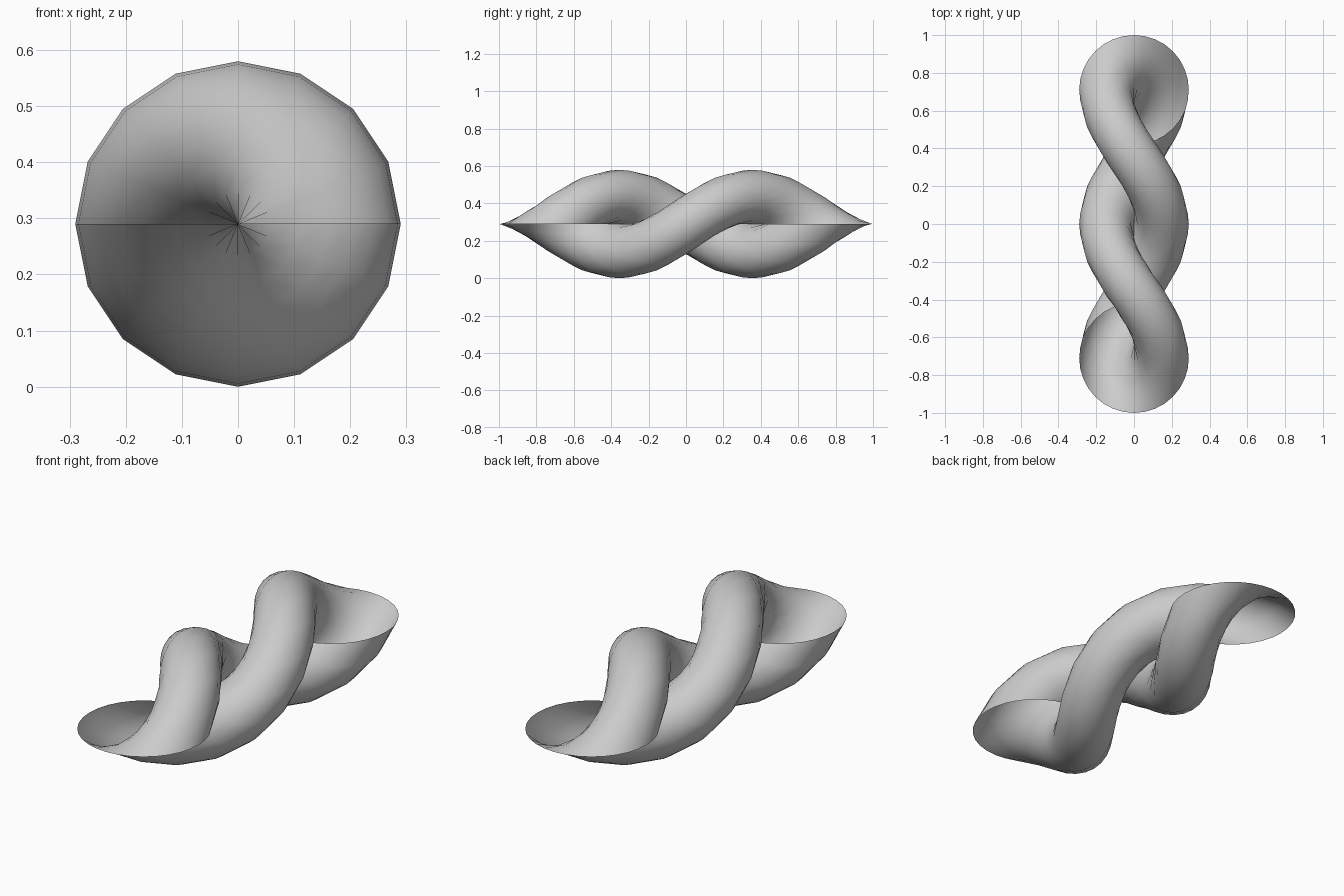
import bpy, bmesh, math
from mathutils import Matrix, Vector

if "Cube" in bpy.data.objects:
    bpy.data.objects.remove(bpy.data.objects["Cube"])

R = 0.29              # circle radius
TRAVEL = 2 - 2 * R    # distance the circle moves along y
STEPS = 16

# flat circle outline at the front end
bm = bmesh.new()
bmesh.ops.create_circle(bm, cap_ends=False, segments=32, radius=R,
                        matrix=Matrix.Translation((0, -TRAVEL / 2, R)))

# screw the circle one full turn about the long axis
bmesh.ops.spin(bm, geom=bm.verts[:] + bm.edges[:], cent=(0, 0, R),
               axis=(0, -1, 0), dvec=Vector((0, TRAVEL / STEPS, 0)),
               angle=math.tau, steps=STEPS, use_merge=False, use_duplicate=False)
bmesh.ops.recalc_face_normals(bm, faces=bm.faces[:])
for f in bm.faces:
    f.smooth = True

mesh = bpy.data.meshes.new("twisted_tube")
bm.to_mesh(mesh)
bm.free()
bpy.context.collection.objects.link(bpy.data.objects.new("twisted_tube", mesh))
